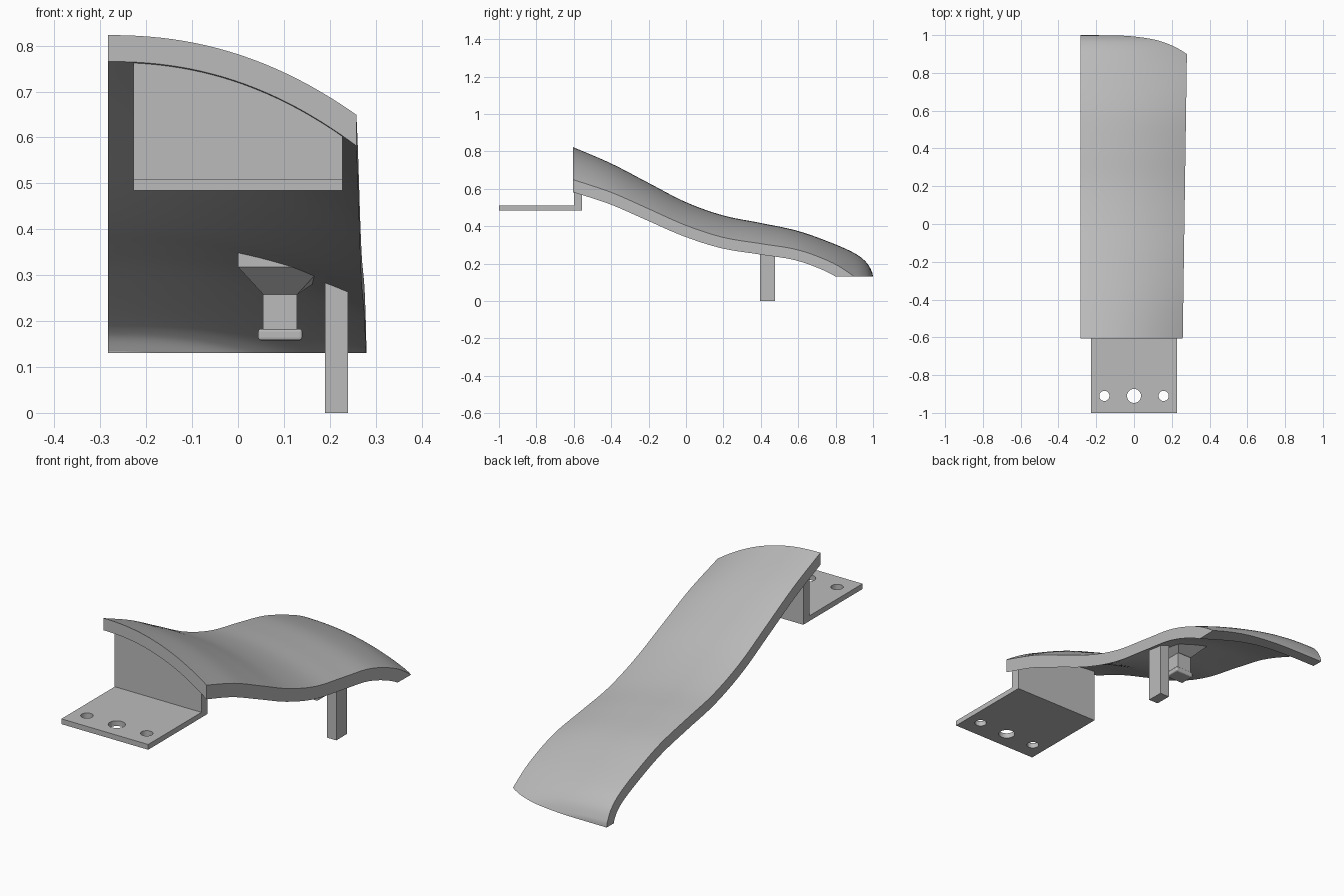
import bpy, bmesh
from mathutils import Vector

old = bpy.data.objects.get("Cube")
if old:
    bpy.data.objects.remove(old, do_unlink=True)

# One plain grey for every part
grey = bpy.data.materials.new("plain_grey")
grey.use_nodes = True
colour = (0.5, 0.5, 0.5, 1)
grey.diffuse_color = colour
grey.node_tree.nodes["Principled BSDF"].inputs["Base Color"].default_value = colour

LEFT, WIDTH, THICK = -0.283, 0.55, 0.053

# Spine along the crest: y, height, drop toward the curled side
SPINE = [(-.72, .872, .19), (-.605, .823, .18), (-.4, .735, .158), (-.2, .631, .14),
         (0, .528, .124), (.2, .457, .116), (.4, .417, .108), (.6, .374, .098),
         (.78, .31, .1), (.9, .256, .12), (.96, .211, .128), (.99, .165, .128),
         (1.0, .125, .128), (1.002, .02, .128)]


def catmull(points, steps):
    pts = [Vector(p) for p in points]
    pts = [2 * pts[0] - pts[1]] + pts + [2 * pts[-1] - pts[-2]]
    out = []
    for a, b, c, d in zip(pts, pts[1:], pts[2:], pts[3:]):
        for k in range(steps):
            t = k / steps
            out.append(0.5 * (2 * b + (c - a) * t + (2 * a - 5 * b + 4 * c - d) * t ** 2
                              + (3 * b - a - 3 * c + d) * t ** 3))
    return out + [pts[-2]]


stations = catmull(SPINE, 6)


def fall(x):
    return max((x - LEFT) / WIDTH, 0) ** 2.2


def top_height(x, y):
    for a, b in zip(stations, stations[1:]):
        if a.x <= y <= b.x:
            p = a.lerp(b, (y - a.x) / (b.x - a.x))
            return p.y - p.z * fall(x)
    return 0


def finish(name, bm):
    bmesh.ops.recalc_face_normals(bm, faces=bm.faces)
    mesh = bpy.data.meshes.new(name)
    bm.to_mesh(mesh)
    bm.free()
    mesh.materials.append(grey)
    obj = bpy.data.objects.new(name, mesh)
    bpy.context.collection.objects.link(obj)
    return obj


def activate(obj):
    bpy.ops.object.select_all(action='DESELECT')
    obj.select_set(True)
    bpy.context.view_layer.objects.active = obj


def loft(name, rings):
    """Stack rectangles (x0, x1, y0, y1, z), tucking tops inside the shell."""
    bm = bmesh.new()
    loops = []
    for x0, x1, y0, y1, z in rings:
        corners = [(x0, y0), (x1, y0), (x1, y1), (x0, y1)]
        loops.append([bm.verts.new((x, y, min(z, top_height(x, y) - 0.025) if y > -0.5 else z))
                      for x, y in corners])
    for low, high in zip(loops, loops[1:]):
        for k in range(4):
            n = (k + 1) % 4
            bm.faces.new((low[k], low[n], high[n], high[k]))
    bm.faces.new(loops[0])
    bm.faces.new(loops[-1])
    return finish(name, bm)


# Curved shell: oversize sheet, thickened along normals, then trimmed by planes
bm = bmesh.new()
COLS = 28
xs = [LEFT - 0.06 + 0.7 * k / COLS for k in range(COLS + 1)]
top = [[bm.verts.new((x, s.x, s.y - s.z * fall(x))) for x in xs] for s in stations]


def skin(grid):
    for r0, r1 in zip(grid, grid[1:]):
        for k in range(COLS):
            bm.faces.new((r0[k], r0[k + 1], r1[k + 1], r1[k]))


skin(top)
bm.normal_update()
under_points = [[v.co - v.normal * THICK for v in row] for row in top]
under = [[bm.verts.new(p) for p in row] for row in under_points]
skin(under)
rim = lambda g: g[0] + [r[-1] for r in g[1:]] + g[-1][-2::-1] + [r[0] for r in g[-2:0:-1]]
a, b = rim(top), rim(under)
for k in range(len(a)):
    n = (k + 1) % len(a)
    bm.faces.new((a[k], a[n], b[n], b[k]))
bmesh.ops.recalc_face_normals(bm, faces=bm.faces)

trims = [((0, -.605, 0), (0, -1, 0)), ((0, 0, .13), (0, 0, -1)),
         ((LEFT, 0, 0), (-1, 0, 0)), ((.258, -.605, 0), (1, -.0146, 0))]
for point, normal in trims:
    cut = bmesh.ops.bisect_plane(bm, geom=bm.verts[:] + bm.edges[:] + bm.faces[:], dist=1e-6,
                                 plane_co=point, plane_no=normal, clear_outer=True)
    edges = [e for e in cut["geom_cut"] if isinstance(e, bmesh.types.BMEdge) and e.is_boundary]
    bmesh.ops.edgeloop_fill(bm, edges=edges)
shell = finish("curved_shell", bm)
activate(shell)
bpy.ops.object.shade_smooth_by_angle(angle=0.6)

# Mounting plate with three bolt holes
HALF = 0.228
plate = loft("mounting_plate", [(-HALF, HALF, -1, -.59, z) for z in (.485, .51)])
for x, radius in ((-.157, .027), (0, .037), (.157, .027)):
    bpy.ops.mesh.primitive_cylinder_add(vertices=32, radius=radius, depth=0.2,
                                        location=(x, -.91, .5))
    cutter = bpy.context.object
    cutter.hide_render = True
    mod = plate.modifiers.new("hole", 'BOOLEAN')
    mod.object = cutter
    mod.operation = 'DIFFERENCE'
    mod.solver = 'EXACT'
    activate(plate)
    bpy.ops.object.modifier_apply(modifier=mod.name)
    bpy.data.objects.remove(cutter, do_unlink=True)

# Upright wall whose top follows the shell's arch
bm = bmesh.new()
wall_xs = [-HALF + 2 * HALF * k / 16 for k in range(17)]
outline = [(-HALF, .485), (HALF, .485)]
outline += [(x, top_height(x, -.555) - 0.025) for x in reversed(wall_xs)]
face = bm.faces.new([bm.verts.new((x, -.6, z)) for x, z in outline])
moved = bmesh.ops.extrude_face_region(bm, geom=[face])["geom"]
bmesh.ops.translate(bm, vec=(0, .045, 0),
                    verts=[v for v in moved if isinstance(v, bmesh.types.BMVert)])
finish("bracket_wall", bm)

# Support leg
loft("support_leg", [(.19, .24, .395, .475, z) for z in (0, .3)])

# Hanging peg: flared head, post and foot
CX, CY = .092, .435


def ring(half_x, half_y, z):
    return (CX - half_x, CX + half_x, CY - half_y, CY + half_y, z)


loft("peg_head", [ring(.037, .037, .258), ring(.092, .1, .318), ring(.092, .1, .36)])
loft("peg_post", [ring(.037, .035, .17), ring(.037, .035, .27)])
foot = loft("peg_foot", [ring(.048, .038, .158), ring(.048, .038, .183)])
bevel = foot.modifiers.new("rounding", 'BEVEL')
bevel.width = 0.006
bevel.segments = 3
